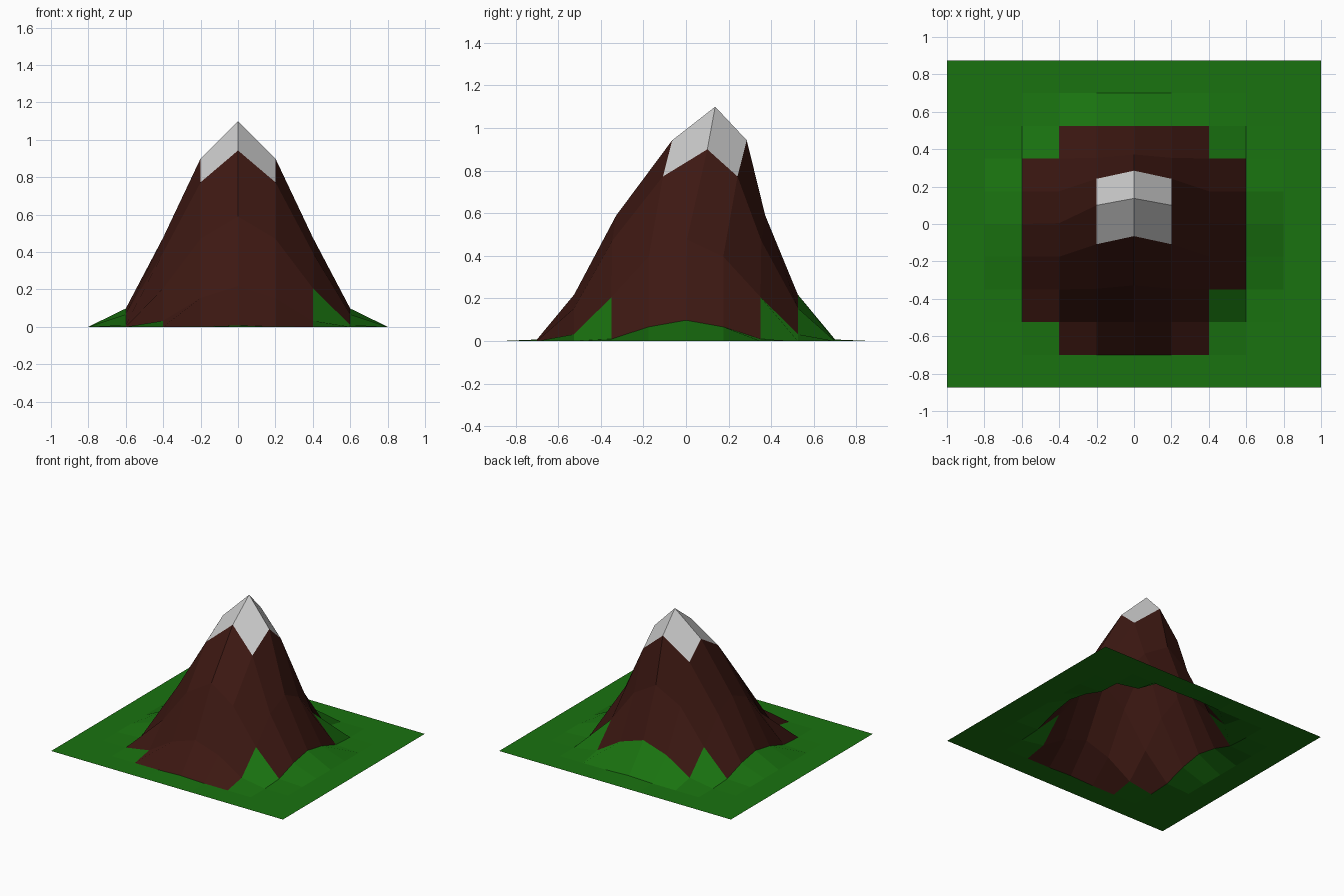
import bpy
import math

if "Cube" in bpy.data.objects:
    bpy.data.objects.remove(bpy.data.objects["Cube"])

N = 10
DX, DY = 0.2, 0.175
PEAK = 1.1


def smooth(d, radius):
    s = max(0.0, 1 - d / radius)
    return 3 * s * s - 2 * s ** 3


def material(name, color):
    m = bpy.data.materials.new(name)
    m.diffuse_color = (*color, 1)
    m.use_nodes = True
    m.node_tree.nodes["Principled BSDF"].inputs["Base Color"].default_value = m.diffuse_color
    return m


# Terrain grid: raise the centre with a smooth falloff, then lean the summit back
verts = []
for j in range(N + 1):
    for i in range(N + 1):
        x, y = (i - N / 2) * DX, (j - N / 2) * DY
        z = PEAK * smooth(math.hypot(x, y), 0.735)
        lean = 0.137 * smooth(math.sqrt(x * x + y * y + (PEAK - z) ** 2), 0.83)
        verts.append((x, y + lean, z))

# Rock columns (first, last) for each grid row, front to back
rock = {1: (3, 6), 2: (2, 6), 3: (2, 7), 4: (2, 7), 5: (2, 7), 6: (2, 7), 7: (3, 6)}
faces, slots = [], []
for j in range(N):
    first, last = rock.get(j, (1, 0))
    for i in range(N):
        a = j * (N + 1) + i
        faces.append((a, a + 1, a + N + 2, a + N + 1))
        snow = i in (4, 5) and j in (4, 5)
        slots.append(2 if snow else 1 if first <= i <= last else 0)

mesh = bpy.data.meshes.new("mountain")
mesh.from_pydata(verts, [], faces)
mesh.materials.append(material("grass", (0.01, 0.17, 0.005)))
mesh.materials.append(material("rock", (0.046, 0.009, 0.006)))
mesh.materials.append(material("snow", (0.8, 0.8, 0.8)))
for poly, slot in zip(mesh.polygons, slots):
    poly.material_index = slot
mesh.update()
bpy.context.collection.objects.link(bpy.data.objects.new("mountain", mesh))
